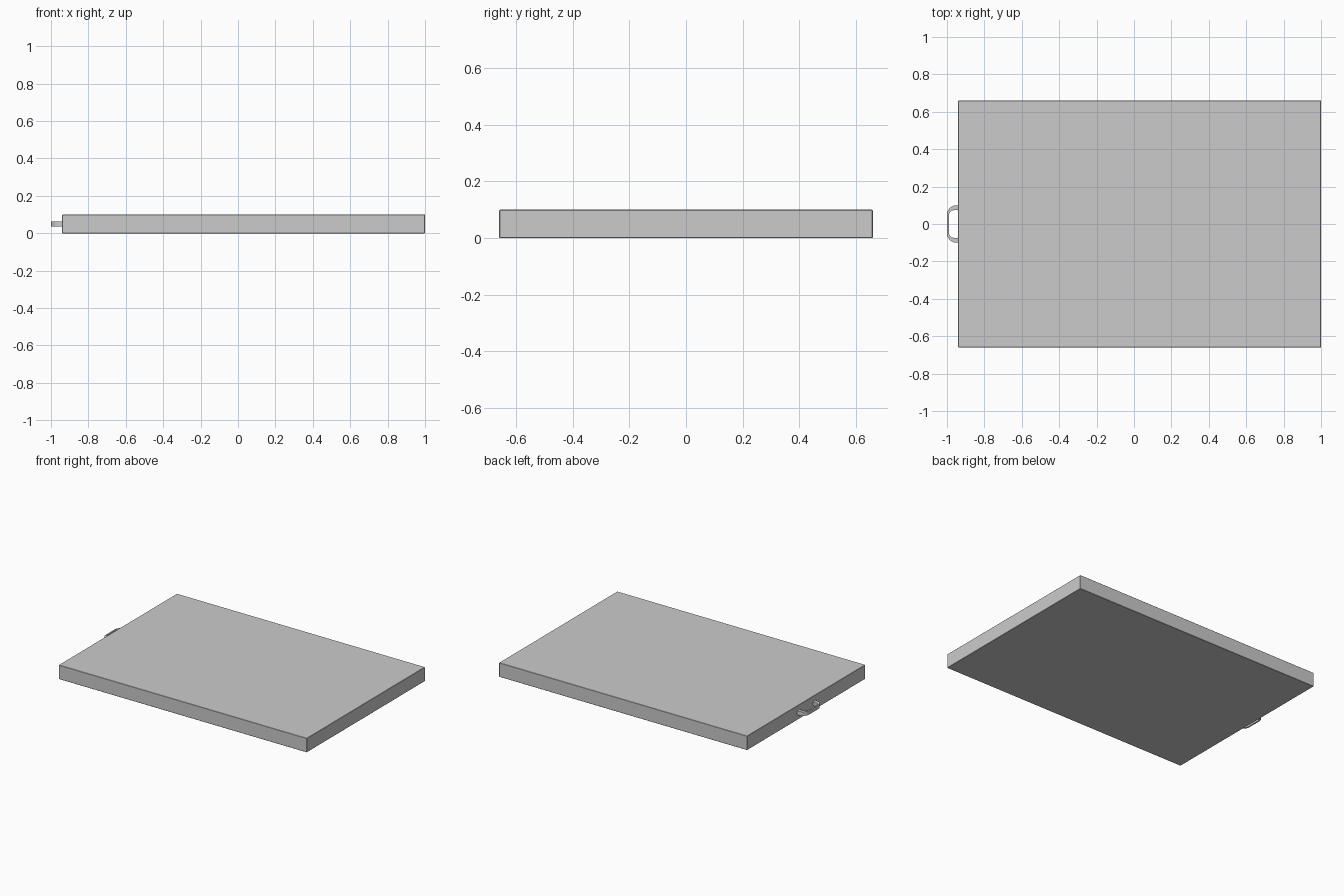
import bpy, bmesh
from math import sin, cos, radians

if "Cube" in bpy.data.objects:
    bpy.data.objects.remove(bpy.data.objects["Cube"])

X0, X1, HALF_Y, H = -0.94, 1.0, 0.66, 0.1


def add_object(name, bm):
    bmesh.ops.recalc_face_normals(bm, faces=bm.faces)
    mesh = bpy.data.meshes.new(name)
    bm.to_mesh(mesh)
    bm.free()
    obj = bpy.data.objects.new(name, mesh)
    bpy.context.collection.objects.link(obj)
    return obj


# flat case body with finely eased edges
bm = bmesh.new()
bmesh.ops.create_cube(bm, size=1)
for v in bm.verts:
    v.co = ((X0 + X1) / 2 + v.co.x * (X1 - X0), v.co.y * 2 * HALF_Y, (v.co.z + 0.5) * H)
body = add_object("case_body", bm)
ease = body.modifiers.new("eased_edges", "BEVEL")
ease.width = 0.002
ease.segments = 1


def half_profile(x_tip, half_y, radius, steps=6):
    """Handle outline from the case wall round one corner to the grip."""
    pts = [(X0, half_y)]
    for i in range(steps + 1):
        a = radians(90 + 90 * i / steps)
        pts.append((x_tip + radius + radius * cos(a), half_y - radius + radius * sin(a)))
    return pts


def full_profile(*args):
    half = half_profile(*args)
    return half + [(x, -y) for x, y in reversed(half)]


# carry handle: band between outer and inner U outlines, extruded upward
outer = full_profile(-1.0, 0.1, 0.05)
inner = full_profile(-0.99, 0.074, 0.028)
bm = bmesh.new()
rows = [[bm.verts.new((x, y, 0.036)) for x, y in p] for p in (outer, inner)]
for i in range(len(outer) - 1):
    bm.faces.new((rows[0][i], rows[0][i + 1], rows[1][i + 1], rows[1][i]))
top = bmesh.ops.extrude_face_region(bm, geom=bm.faces[:])["geom"]
bmesh.ops.translate(bm, vec=(0, 0, 0.028),
                    verts=[g for g in top if isinstance(g, bmesh.types.BMVert)])
handle = add_object("carry_handle", bm)

bpy.context.view_layer.objects.active = handle
handle.select_set(True)
bpy.ops.object.shade_smooth_by_angle(angle=radians(30))
